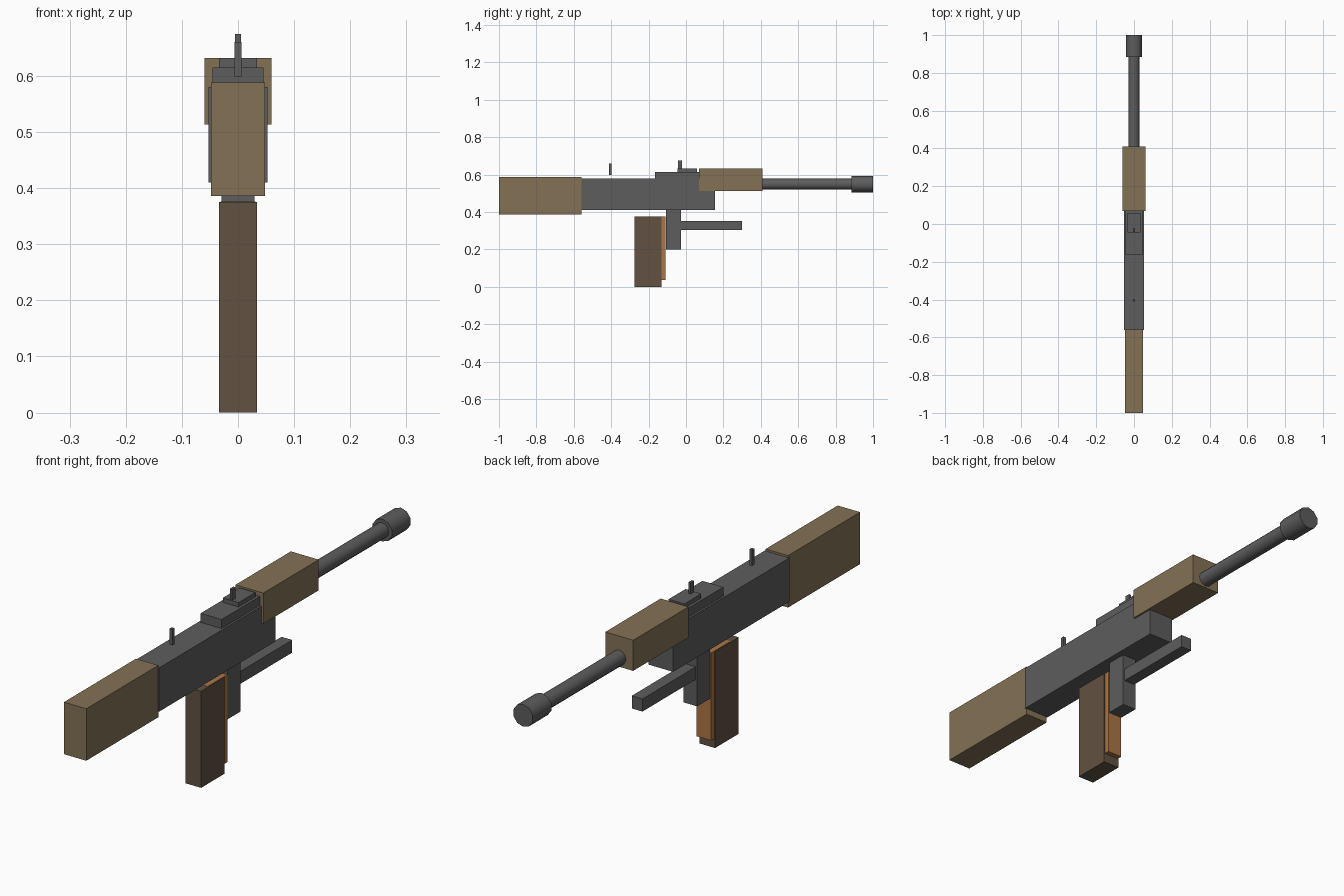
import bpy, math

if "Cube" in bpy.data.objects:
    bpy.data.objects.remove(bpy.data.objects["Cube"])


def material(name, rgb):
    m = bpy.data.materials.new(name)
    m.diffuse_color = (*rgb, 1.0)
    m.use_nodes = True
    m.node_tree.nodes["Principled BSDF"].inputs["Base Color"].default_value = m.diffuse_color
    return m


steel = material("steel_grey", (0.11, 0.11, 0.11))
wood = material("tan_wood", (0.23, 0.165, 0.092))
dark = material("dark_brown", (0.122, 0.084, 0.054))
orange = material("orange_brown", (0.41, 0.18, 0.06))


def box(name, half_x, y, z, mat):
    """Box centred on x = 0, spanning the given y and z ranges."""
    bpy.ops.mesh.primitive_cube_add(
        size=1, location=(0, (y[0] + y[1]) / 2, (z[0] + z[1]) / 2))
    o = bpy.context.object
    o.name = name
    o.scale = (2 * half_x, y[1] - y[0], z[1] - z[0])
    bpy.ops.object.transform_apply(location=False, rotation=False, scale=True)
    o.data.materials.append(mat)


def tube(name, radius, y, z, sides, mat):
    """Cylinder along y."""
    bpy.ops.mesh.primitive_cylinder_add(
        vertices=sides, radius=radius, depth=y[1] - y[0],
        location=(0, (y[0] + y[1]) / 2, z), rotation=(math.pi / 2, 0, 0))
    o = bpy.context.object
    o.name = name
    o.data.materials.append(mat)
    bpy.ops.object.shade_smooth_by_angle(angle=math.radians(50))


# Body and wooden furniture
box("stock", 0.048, (-1.0, -0.558), (0.386, 0.588), wood)
box("receiver", 0.053, (-0.56, 0.155), (0.41, 0.58), steel)
box("handguard", 0.06, (0.07, 0.41), (0.513, 0.632), wood)

# Barrel
tube("barrel", 0.029, (0.38, 0.89), 0.549, 12, steel)
tube("muzzle", 0.0435, (0.885, 1.0), 0.549, 10, steel)

# Top cover and sights
box("top_cover", 0.045, (-0.165, 0.08), (0.575, 0.615), steel)
box("sight_base", 0.034, (-0.045, 0.058), (0.61, 0.632), steel)
box("front_sight", 0.005, (-0.043, -0.022), (0.63, 0.675), steel)
box("rear_sight", 0.006, (-0.411, -0.397), (0.598, 0.66), steel)

# Lower parts
box("lower_post", 0.029, (-0.107, -0.027), (0.2, 0.412), steel)
box("lower_rail", 0.023, (-0.03, 0.3), (0.303, 0.352), steel)
box("grip", 0.034, (-0.275, -0.13), (0.0, 0.375), dark)
box("grip_insert", 0.031, (-0.23, -0.11), (0.036, 0.376), orange)
